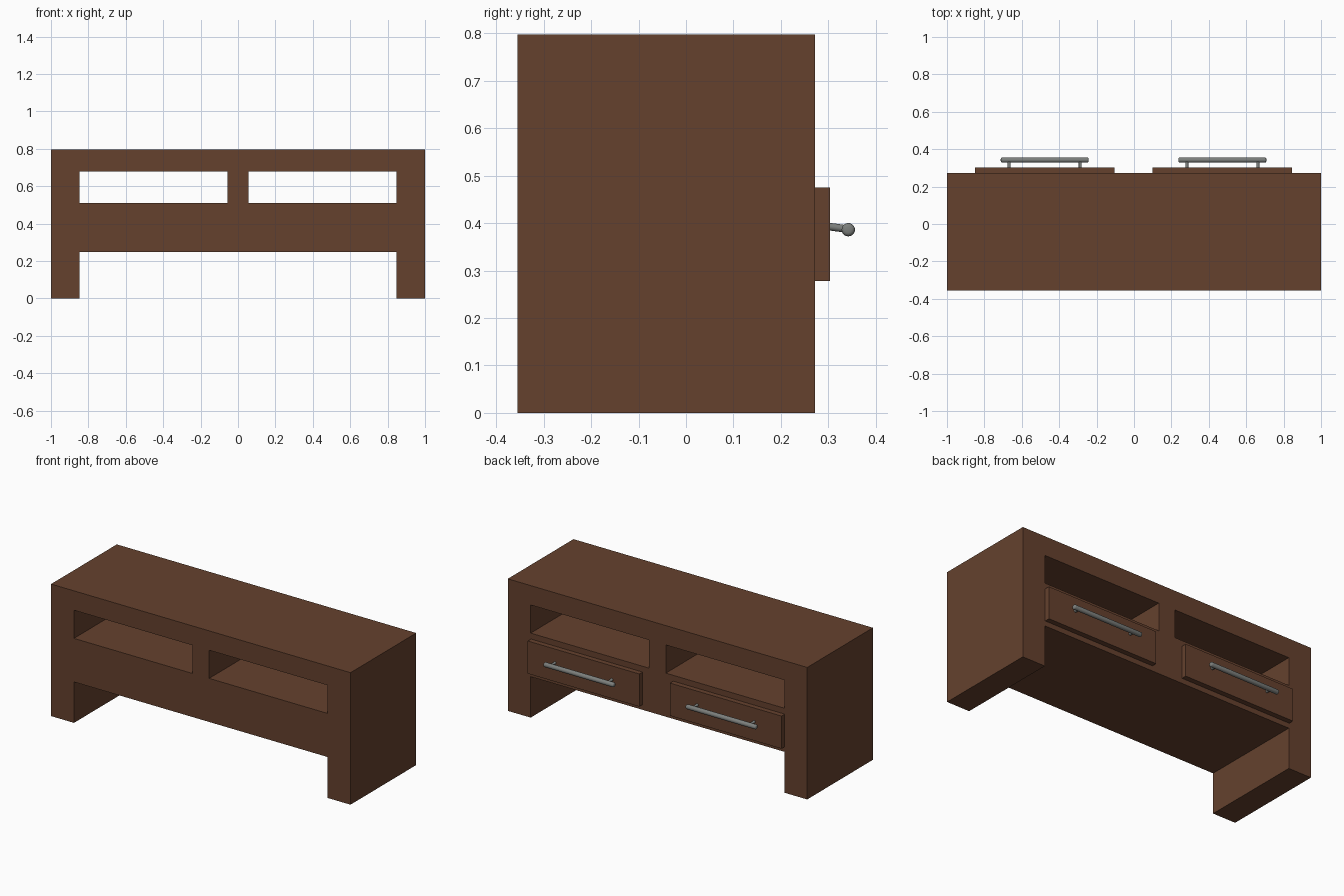
import bpy, bmesh, math
from mathutils import Vector

if "Cube" in bpy.data.objects:
    bpy.data.objects.remove(bpy.data.objects["Cube"])


def material(name, rgb):
    m = bpy.data.materials.new(name)
    m.diffuse_color = (*rgb, 1)
    m.use_nodes = True
    m.node_tree.nodes["Principled BSDF"].inputs["Base Color"].default_value = m.diffuse_color
    return m


WOOD = material("brown_wood", (0.13, 0.053, 0.027))
METAL = material("grey_metal", (0.2, 0.21, 0.2))
FRONT, BACK, HEIGHT = -0.355, 0.272, 0.797


def finish(obj, name, mat):
    obj.name = name
    obj.data.materials.clear()
    obj.data.materials.append(mat)
    return obj


def box(name, lo, hi, mat):
    lo, hi = Vector(lo), Vector(hi)
    bpy.ops.mesh.primitive_cube_add(size=1, location=(lo + hi) / 2)
    obj = bpy.context.object
    obj.scale = hi - lo
    bpy.ops.object.transform_apply(location=False, rotation=False, scale=True)
    return finish(obj, name, mat)


def rod(name, a, b, radius, mat, round_end=0):
    a, b = Vector(a), Vector(b)
    bpy.ops.mesh.primitive_cylinder_add(vertices=24, radius=radius,
                                        depth=(b - a).length, location=(a + b) / 2)
    obj = bpy.context.object
    obj.rotation_euler = (b - a).to_track_quat('Z', 'Y').to_euler()
    if round_end:
        mod = obj.modifiers.new("round_ends", 'BEVEL')
        mod.width, mod.segments = round_end, 3
        mod.limit_method, mod.angle_limit = 'ANGLE', math.radians(50)
        bpy.ops.object.modifier_apply(modifier=mod.name)
    bpy.ops.object.shade_smooth_by_angle(angle=math.radians(40))
    return finish(obj, name, mat)


# Cabinet body: front outline with two through shelves, extruded in depth
def rect(x0, x1, z0, z1):
    return [(x0, z0), (x1, z0), (x1, z1), (x0, z1)]


outline = [(-1, 0), (-0.847, 0), (-0.847, 0.247), (0.847, 0.247),
           (0.847, 0), (1, 0), (1, HEIGHT), (-1, HEIGHT)]
curve = bpy.data.curves.new("cabinet_outline", 'CURVE')
curve.dimensions, curve.fill_mode = '2D', 'BOTH'
curve.extrude = (BACK - FRONT) / 2
for loop in (outline, rect(-0.847, -0.056, 0.51, 0.68), rect(0.056, 0.847, 0.51, 0.68)):
    spline = curve.splines.new('POLY')
    spline.points.add(len(loop) - 1)
    for p, (x, z) in zip(spline.points, loop):
        p.co = (x, z, 0, 1)
    spline.use_cyclic_u = True
body = bpy.data.objects.new("cabinet_body", curve)
bpy.context.collection.objects.link(body)
body.location.y = (FRONT + BACK) / 2
body.rotation_euler.x = math.pi / 2
bpy.context.view_layer.objects.active = body
body.select_set(True)
bpy.ops.object.convert(target='MESH')
body = bpy.context.object
bm = bmesh.new()
bm.from_mesh(body.data)
bmesh.ops.remove_doubles(bm, verts=bm.verts, dist=1e-4)
bmesh.ops.recalc_face_normals(bm, faces=bm.faces)
for f in bm.faces:
    f.smooth = False
bm.to_mesh(body.data)
bm.free()
finish(body, "cabinet_body", WOOD)

# Drawer fronts with bar handles on slightly drooping posts
for side, x in (("left", -0.4775), ("right", 0.4725)):
    box(f"{side}_drawer_front", (x - 0.3725, BACK - 0.002, 0.278),
        (x + 0.3725, 0.303, 0.475), WOOD)
    rod(f"{side}_handle_bar", (x - 0.235, 0.342, 0.386),
        (x + 0.235, 0.342, 0.386), 0.014, METAL, round_end=0.008)
    for i, dx in enumerate((-0.19, 0.19)):
        rod(f"{side}_handle_post_{i + 1}", (x + dx, 0.298, 0.393),
            (x + dx, 0.342, 0.387), 0.008, METAL)
